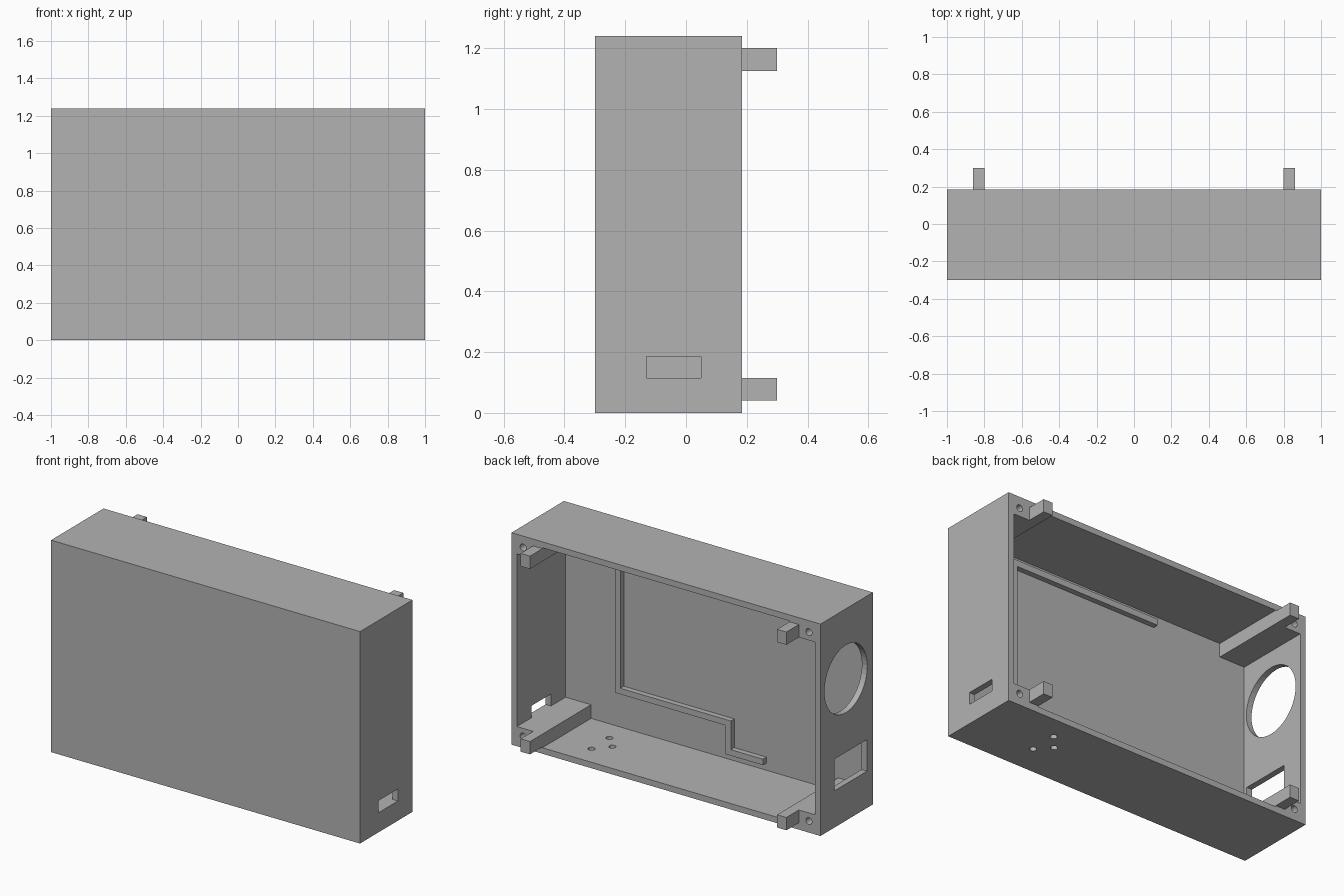
import bpy
import math
from mathutils import Vector

cube = bpy.data.objects.get("Cube")
if cube:
    bpy.data.objects.remove(cube, do_unlink=True)

grey = bpy.data.materials.new("plain grey")
grey.use_nodes = True
COLOUR = (0.45, 0.45, 0.45, 1)
grey.diffuse_color = COLOUR
grey.node_tree.nodes["Principled BSDF"].inputs["Base Color"].default_value = COLOUR

# Overall case dimensions
FRONT, BACK, HEIGHT, WALL = -0.30, 0.185, 1.24, 0.035
INNER_FRONT = FRONT + WALL
TAB_END = 0.30


def box(name, x, y, z):
    """Box spanning three (low, high) ranges."""
    lo, hi = (Vector(p) for p in zip(x, y, z))
    bpy.ops.mesh.primitive_cube_add(size=1, location=(lo + hi) / 2)
    ob = bpy.context.object
    ob.name = name
    ob.scale = hi - lo
    bpy.ops.object.transform_apply(location=False, rotation=False, scale=True)
    ob.data.materials.append(grey)
    return ob


def rod(name, centre, radius, depth, axis):
    """Cylinder along the x, y or z axis."""
    turn = {"x": (0, math.pi / 2, 0), "y": (math.pi / 2, 0, 0), "z": (0, 0, 0)}[axis]
    bpy.ops.mesh.primitive_cylinder_add(vertices=48, radius=radius, depth=depth,
                                        location=centre, rotation=turn)
    ob = bpy.context.object
    ob.name = name
    ob.data.materials.append(grey)
    return ob


def cut(target, cutter):
    """Subtract the cutter, then discard it."""
    cutter.hide_render = True
    mod = target.modifiers.new("cut", "BOOLEAN")
    mod.operation = "DIFFERENCE"
    mod.solver = "EXACT"
    mod.object = cutter
    bpy.context.view_layer.objects.active = target
    bpy.ops.object.modifier_apply(modifier=mod.name)
    bpy.data.objects.remove(cutter, do_unlink=True)


# Open-backed case
case = box("case", (-1, 1), (FRONT, BACK), (0, HEIGHT))
cut(case, box("cavity", (-1 + WALL, 1 - WALL), (INNER_FRONT, 0.5), (WALL, HEIGHT - WALL)))

# Side openings: small slot on the left, round and rectangular on the right
cut(case, box("slot", (0.9, 1.1), (-0.13, 0.05), (0.115, 0.185)))
cut(case, rod("round_opening", (-1, -0.05, 0.83), 0.198, 0.2, "x"))
cut(case, box("window", (-1.1, -0.9), (-0.245, 0.055), (0.215, 0.40)))

# Three small holes in the floor
for x, y in ((0.58, 0.045), (0.58, -0.12), (0.505, -0.04)):
    cut(case, rod("floor_hole", (x, y, 0), 0.019, 0.2, "z"))

# Corner posts with screw holes, and locating tabs behind them
for side, sx in (("left", 1), ("right", -1)):
    for level, top in (("bottom", False), ("top", True)):
        def span(a, b):
            return (HEIGHT - b, HEIGHT - a) if top else (a, b)
        post = box(f"{level}_{side}_post", sorted((sx * 0.80, sx * (1 - WALL))),
                   (INNER_FRONT, BACK), span(WALL, 0.115))
        hole_z = HEIGHT - 0.067 if top else 0.067
        cut(post, rod("screw_hole", (sx * 0.925, BACK, hole_z), 0.02, 0.3, "y"))
        box(f"{level}_{side}_tab", sorted((sx * 0.80, sx * 0.86)),
            (BACK, TAB_END), span(0.04, 0.115))

# Stepped locating rail on the inside of the front panel
rail_y = (INNER_FRONT, INNER_FRONT + 0.032)
rails = {
    "rail_top": ((-0.355, 0.588), (1.135, 1.172)),
    "rail_upright": ((0.588, 0.623), (0.245, 1.172)),
    "rail_middle": ((-0.092, 0.588), (0.245, 0.28)),
    "rail_step": ((-0.127, -0.092), (0.077, 0.28)),
    "rail_bottom": ((-0.335, -0.127), (0.077, 0.112)),
}
for name, (x, z) in rails.items():
    box(name, x, rail_y, z)
